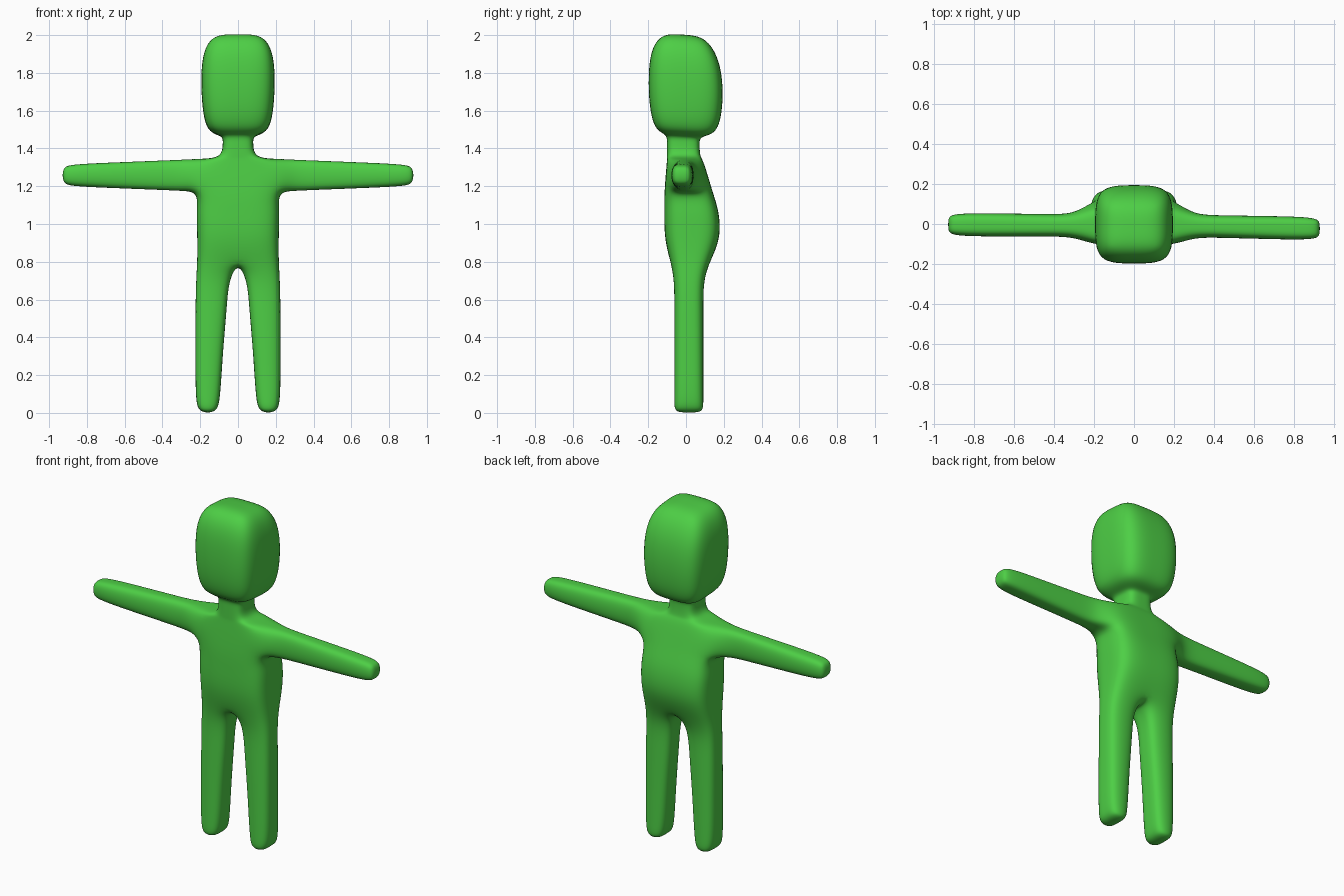
import bpy, bmesh

if "Cube" in bpy.data.objects:
    bpy.data.objects.remove(bpy.data.objects["Cube"], do_unlink=True)

green = bpy.data.materials.new("grass green")
green.use_nodes = True
colour = (0.075, 0.62, 0.06, 1)
green.diffuse_color = colour
green.node_tree.nodes["Principled BSDF"].inputs["Base Color"].default_value = colour

bm = bmesh.new()


def ring(points):
    return [bm.verts.new(p) for p in points]


def loft(a, b, skip=()):
    """Join two rings of six with quads, leaving out the listed sides."""
    for i in range(6):
        if i not in skip:
            j = (i + 1) % 6
            bm.faces.new((a[i], a[j], b[j], b[i]))


def cap(r):
    bm.faces.new((r[0], r[1], r[2], r[5]))
    bm.faces.new((r[5], r[2], r[3], r[4]))


def slab(s, inner, outer, front, back, zf, zb):
    """Level ring for trunk, head and legs: six points around one side."""
    m, zm = (front + back) / 2, (zf + zb) / 2
    return ring([(s * inner, front, zf), (s * outer, front, zf), (s * outer, m, zm),
                 (s * outer, back, zb), (s * inner, back, zb), (s * inner, m, zm)])


# half width, front y, back y, front z, back z, from hips up to the crown
TRUNK = [
    (0.215, -0.085, 0.13, 0.80, 0.80),
    (0.215, -0.115, 0.185, 0.93, 0.93),
    (0.22, -0.115, 0.175, 1.07, 1.07),
    (0.21, -0.115, 0.14, 1.17, 1.17),
    (0.20, -0.10, 0.09, 1.345, 1.345),
    (0.085, -0.10, 0.075, 1.35, 1.35),
    (0.08, -0.10, 0.07, 1.43, 1.43),
    (0.08, -0.10, 0.075, 1.475, 1.465),
    (0.165, -0.165, 0.165, 1.495, 1.475),
    (0.19, -0.195, 0.195, 1.62, 1.61),
    (0.197, -0.20, 0.195, 1.79, 1.77),
    (0.185, -0.185, 0.165, 1.93, 1.90),
    (0.13, -0.125, 0.095, 2.01, 1.995),
]
SHOULDER = 3
# height, inner x, outer x
LEG = [(0.70, 0.05, 0.222), (0.55, 0.06, 0.225), (0.30, 0.082, 0.225),
       (0.06, 0.095, 0.225), (0.0, 0.115, 0.205)]
# reach, half depth, half height
ARM = [(0.30, 0.06, 0.082), (0.42, 0.058, 0.077), (0.65, 0.06, 0.068),
       (0.885, 0.06, 0.058), (0.93, 0.042, 0.042)]

for s, drift in ((1, -0.015), (-1, 0.005)):
    # trunk and head, open along the centre and at the shoulder
    rings = [slab(s, 0, *level) for level in TRUNK]
    for i in range(len(rings) - 1):
        loft(rings[i], rings[i + 1], (1, 2, 4, 5) if i == SHOULDER else (4, 5))
    cap(rings[-1])

    # leg
    last = rings[0]
    for z, inner, outer in LEG:
        nxt = slab(s, inner, outer, -0.065, 0.095, z, z)
        loft(last, nxt)
        last = nxt
    cap(last)

    # arm, grown from the shoulder opening
    low, high = rings[SHOULDER], rings[SHOULDER + 1]
    last = [low[1], high[1], high[2], high[3], low[3], low[2]]
    for x, d, h in ARM:
        y = -0.008 + drift * (x - 0.2) / 0.73
        nxt = ring([(s * x, y + dy, 1.258 + dz) for dy, dz in
                    ((-d, -h), (-d, h), (0, h), (d, h), (d, -h), (0, -h))])
        loft(last, nxt)
        last = nxt
    cap(last)

# weld the two halves
bmesh.ops.remove_doubles(bm, verts=bm.verts, dist=0.0005)
bmesh.ops.recalc_face_normals(bm, faces=bm.faces)
for f in bm.faces:
    f.smooth = True

mesh = bpy.data.meshes.new("body")
bm.to_mesh(mesh)
bm.free()
mesh.materials.append(green)
body = bpy.data.objects.new("body", mesh)
bpy.context.collection.objects.link(body)
smooth = body.modifiers.new("rounding", "SUBSURF")
smooth.levels = smooth.render_levels = 3
